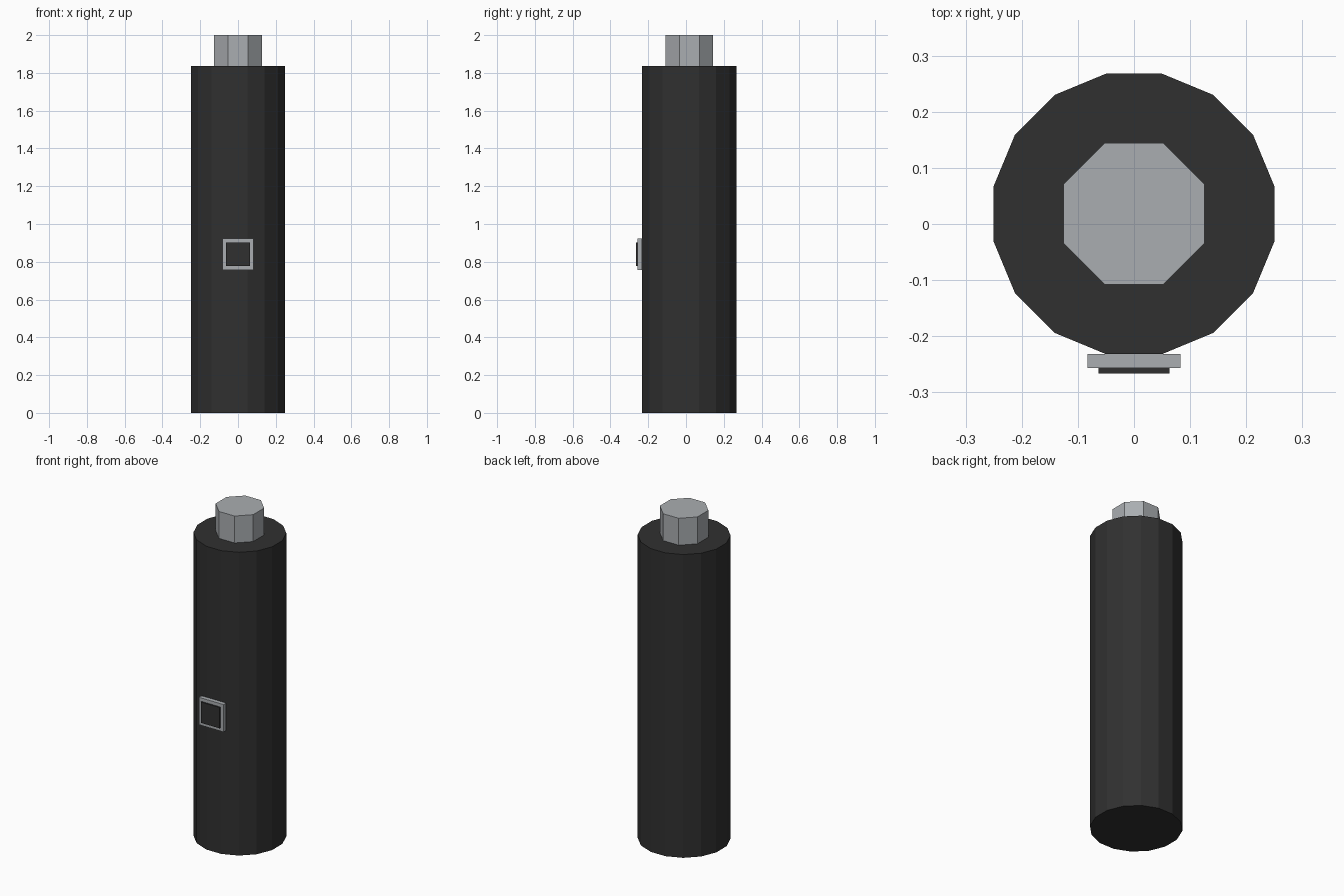
import bpy, math

old = bpy.data.objects.get("Cube")
if old:
    bpy.data.objects.remove(old, do_unlink=True)

AXIS_Y = 0.018  # the canister axis sits slightly behind centre


def material(name, color):
    m = bpy.data.materials.new(name)
    m.use_nodes = True
    m.diffuse_color = color
    m.node_tree.nodes["Principled BSDF"].inputs["Base Color"].default_value = color
    return m


def prism(name, sides, apothem, z0, z1, mat):
    """Upright prism with a flat side facing the front."""
    bpy.ops.mesh.primitive_cylinder_add(
        vertices=sides, radius=apothem / math.cos(math.pi / sides),
        depth=z1 - z0, location=(0, AXIS_Y, (z0 + z1) / 2),
        rotation=(0, 0, math.pi / sides))
    return finish(name, mat)


def box(name, half, y0, y1, z, mat):
    """Square plate facing the front."""
    bpy.ops.mesh.primitive_cube_add(size=1, location=(0, (y0 + y1) / 2, z))
    bpy.context.object.scale = (2 * half, y1 - y0, 2 * half)
    return finish(name, mat)


def finish(name, mat):
    ob = bpy.context.object
    ob.name = name
    ob.data.materials.append(mat)
    bpy.ops.object.transform_apply(location=False, rotation=True, scale=True)
    return ob


dark = material("dark grey", (0.03, 0.03, 0.03, 1))
metal = material("light metal grey", (0.40, 0.42, 0.44, 1))

# Main canister and the octagonal cap on top
prism("body", 16, 0.25, 0.0, 1.837, dark)
prism("cap", 8, 0.126, 1.837, 2.0, metal)

# Square button in its bezel on the front
box("button_bezel", 0.083, -0.257, -0.232, 0.84, metal)
box("button", 0.063, -0.266, -0.250, 0.84, dark)
